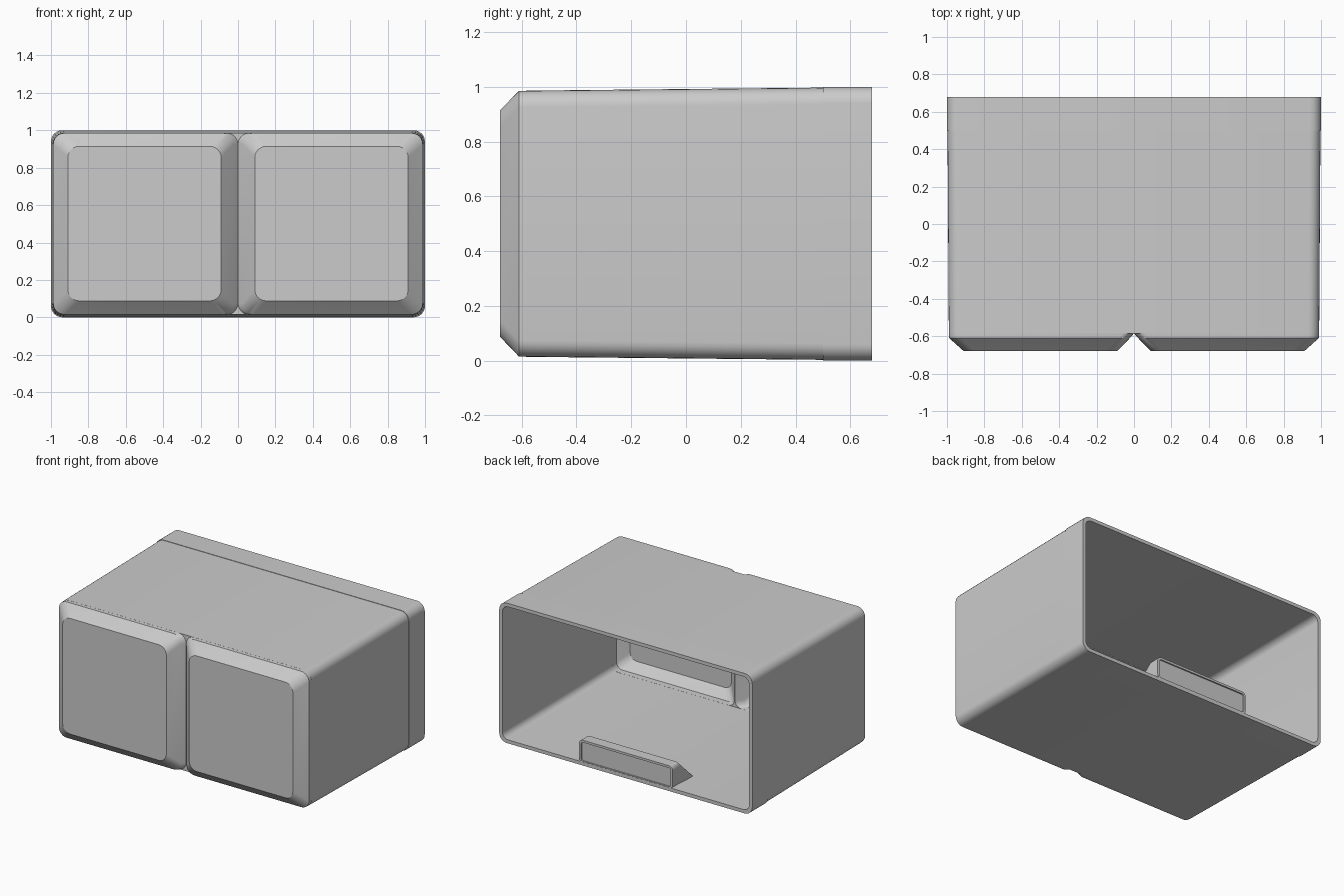
import bpy, bmesh, math

if "Cube" in bpy.data.objects:
    bpy.data.objects.remove(bpy.data.objects["Cube"])

WALL = 0.025
BACK = 0.68

grey = bpy.data.materials.new("plain grey")
grey.use_nodes = True
grey.diffuse_color = (0.6, 0.6, 0.6, 1)
grey.node_tree.nodes["Principled BSDF"].inputs["Base Color"].default_value = (0.6, 0.6, 0.6, 1)


def rounded_ring(bm, y, x0, x1, z0, z1, r, steps=6):
    """Rounded rectangle of vertices at one depth."""
    verts = []
    centres = [(x1 - r, z1 - r), (x0 + r, z1 - r), (x0 + r, z0 + r), (x1 - r, z0 + r)]
    for quarter, (cx, cz) in enumerate(centres):
        for i in range(steps + 1):
            a = math.pi / 2 * (quarter + i / steps)
            verts.append(bm.verts.new((cx + r * math.cos(a), y, cz + r * math.sin(a))))
    return verts


def loft(name, sections):
    """Closed solid through rounded rectangles (y, x0, x1, z0, z1, radius)."""
    bm = bmesh.new()
    rings = [rounded_ring(bm, *s) for s in sections]
    for a, b in zip(rings, rings[1:]):
        for i in range(len(a)):
            j = (i + 1) % len(a)
            bm.faces.new((a[i], a[j], b[j], b[i]))
    bm.faces.new(rings[0])
    bm.faces.new(rings[-1])
    bmesh.ops.recalc_face_normals(bm, faces=bm.faces)
    mesh = bpy.data.meshes.new(name)
    bm.to_mesh(mesh)
    bm.free()
    mesh.materials.append(grey)
    obj = bpy.data.objects.new(name, mesh)
    bpy.context.collection.objects.link(obj)
    return obj


def mirrored(sections):
    return [(y, -x1, -x0, z0, z1, r) for y, x0, x1, z0, z1, r in sections]


def combine(target, tool, operation):
    tool.hide_render = True
    mod = target.modifiers.new(operation, "BOOLEAN")
    mod.operation = operation
    mod.solver = "EXACT"
    mod.object = tool
    bpy.context.view_layer.objects.active = target
    bpy.ops.object.modifier_apply(modifier=mod.name)
    bpy.data.objects.remove(tool)


def smooth(obj):
    bpy.ops.object.select_all(action="DESELECT")
    obj.select_set(True)
    bpy.context.view_layer.objects.active = obj
    bpy.ops.object.shade_smooth_by_angle(angle=math.radians(30))


# Tapered outer block with a straight band at the open end
bin_shell = loft("bin_shell", [
    (-0.585, -0.99, 0.99, 0.014, 0.986, 0.06),
    (0.5, -0.997, 0.997, 0.003, 0.997, 0.06),
    (0.5, -1, 1, 0, 1, 0.06),
    (BACK, -1, 1, 0, 1, 0.06),
])

# Two chamfered feet on the front
foot = [
    (-0.68, 0.09, 0.91, 0.088, 0.914, 0.06),
    (-0.61, 0.022, 0.988, 0.015, 0.985, 0.06),
    (-0.585, 0.0005, 0.9895, 0.0145, 0.9855, 0.06),
    (-0.575, 0.0005, 0.9895, 0.0145, 0.9855, 0.06),
]
for side in (foot, mirrored(foot)):
    combine(bin_shell, loft("foot", side), "UNION")

# Hollow interior, following the feet
cavity = loft("cavity", [
    (-0.55, -0.99 + WALL, 0.99 - WALL, 0.014 + WALL, 0.986 - WALL, 0.045),
    (BACK, -1 + WALL, 1 - WALL, WALL, 1 - WALL, 0.045),
    (BACK + 0.1, -1 + WALL, 1 - WALL, WALL, 1 - WALL, 0.045),
])
combine(bin_shell, cavity, "DIFFERENCE")
pocket = [
    (-0.68 + WALL, 0.1, 0.9, 0.098, 0.904, 0.05),
    (-0.595, 0.042, 0.9645, 0.0395, 0.9605, 0.045),
    (-0.55, 0.003, 0.9645, 0.0395, 0.9605, 0.045),
    (-0.545, 0.003, 0.9645, 0.0395, 0.9605, 0.045),
]
for side in (pocket, mirrored(pocket)):
    combine(bin_shell, loft("pocket", side), "DIFFERENCE")
smooth(bin_shell)

# Wedge-shaped label tab inside the open end, with a shallow framed face
edge = BACK - 0.001
label_tab = loft("label_tab", [
    (edge - 0.01, -0.354, 0.354, 0.03, 0.164, 0.016),
    (edge, -0.354, 0.354, 0.03, 0.164, 0.016),
    (edge, -0.37, 0.37, 0.018, 0.18, 0.03),
    (0.6, -0.37, 0.37, 0.018, 0.18, 0.03),
    (0.45, -0.37, 0.37, 0.018, 0.028, 0.004),
])
smooth(label_tab)
